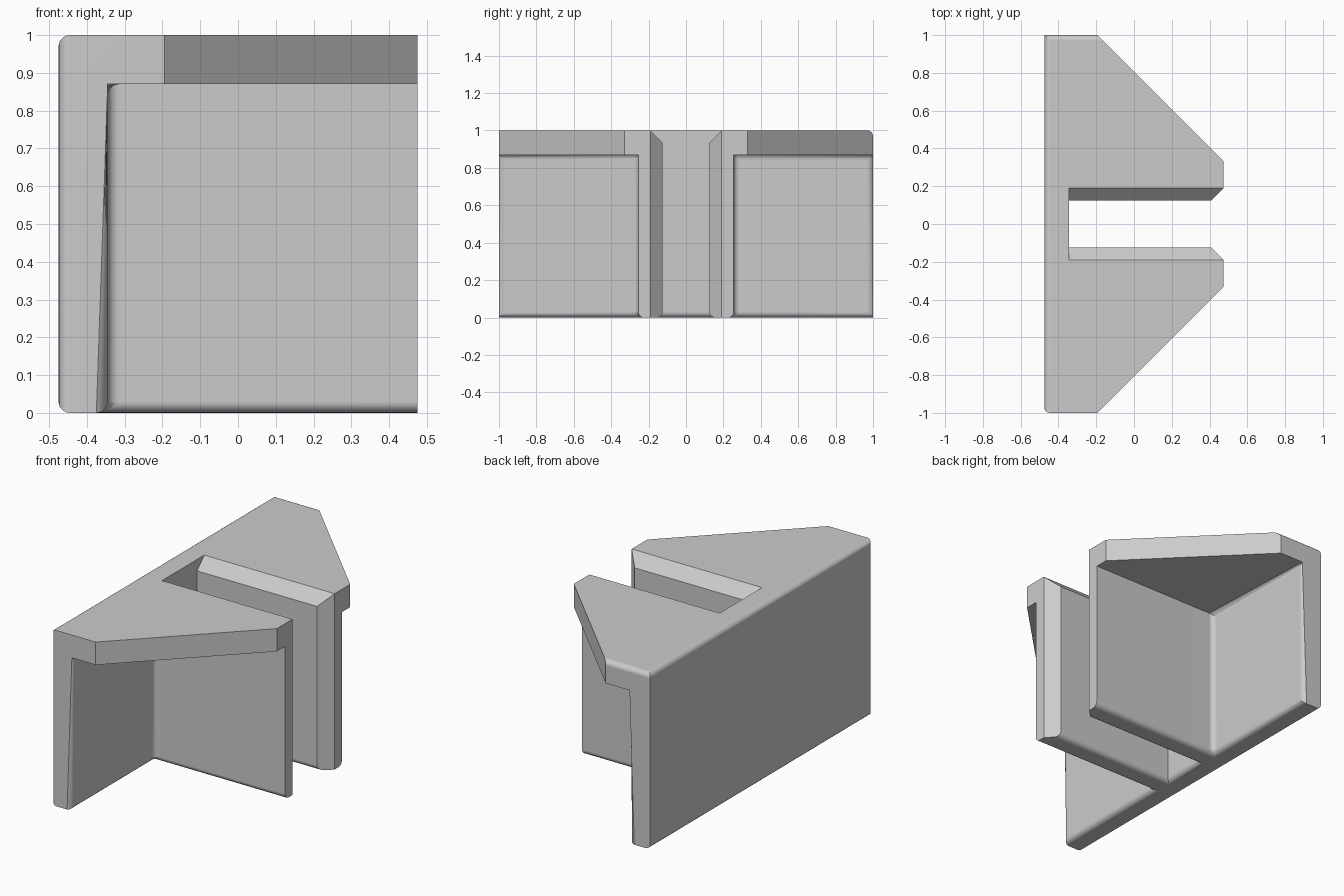
import bpy, bmesh, math
from mathutils import Vector

cube = bpy.data.objects.get("Cube")
if cube:
    bpy.data.objects.remove(cube, do_unlink=True)

BACK, INNER, TIP = -0.475, -0.345, 0.475   # x of plate back, plate inside, wall tips
SLOT, WALL = 0.125, 0.255                  # half widths inside and outside the walls
ROOF = 0.87                                # underside of the top
CHAMFER, ROUND = 0.065, 0.03


def prism(name, points, vector):
    """Extrude a closed outline along a vector."""
    bm = bmesh.new()
    face = bm.faces.new([bm.verts.new(p) for p in points])
    out = bmesh.ops.extrude_face_region(bm, geom=[face])["geom"]
    bmesh.ops.translate(bm, vec=vector,
                        verts=[v for v in out if isinstance(v, bmesh.types.BMVert)])
    bmesh.ops.recalc_face_normals(bm, faces=bm.faces)
    mesh = bpy.data.meshes.new(name)
    bm.to_mesh(mesh)
    bm.free()
    obj = bpy.data.objects.new(name, mesh)
    bpy.context.collection.objects.link(obj)
    return obj


# Full-height body: triangular wings and a chamfered entry to the slot
half = [(INNER, SLOT), (TIP - CHAMFER, SLOT), (TIP, SLOT + CHAMFER),
        (TIP, 0.33), (-0.195, 1), (BACK, 1)]
outline = half + [(x, -y) for x, y in reversed(half)]
body = prism("slotted_bracket", [(x, y, 0) for x, y in outline], Vector((0, 0, 1)))

# Pockets beneath the wings
cutters = []
for side in (-1, 1):
    rect = [(INNER, WALL), (1, WALL), (1, 2), (INNER, 2)]
    cutters.append(prism("pocket_cutter", [(x, side * y, -1) for x, y in rect],
                         Vector((0, 0, 1 + ROOF))))

# Sloped lead-in along the top of the slot
low, high = 1 - CHAMFER, 1 + CHAMFER
vee = [(-SLOT, low), (SLOT, low), (SLOT + 2 * CHAMFER, high), (-SLOT - 2 * CHAMFER, high)]
cutters.append(prism("groove_cutter", [(INNER, y, z) for y, z in vee], Vector((2, 0, 0))))

for cutter in cutters:
    cutter.hide_render = True
    mod = body.modifiers.new("cut", 'BOOLEAN')
    mod.operation = 'DIFFERENCE'
    mod.solver = 'EXACT'
    mod.object = cutter
bpy.context.view_layer.update()
graph = bpy.context.evaluated_depsgraph_get()
cut_mesh = bpy.data.meshes.new_from_object(body.evaluated_get(graph))
body.modifiers.clear()
body.data = cut_mesh
for cutter in cutters:
    bpy.data.objects.remove(cutter, do_unlink=True)


def lies(edge, x=None, y=None, z=None, side=0):
    """True if the edge lies on the given planes; y is mirrored unless a side is set."""
    for v in edge.verts:
        vy = v.co.y * side if side else abs(v.co.y)
        for want, have in ((x, v.co.x), (y, vy), (z, v.co.z)):
            if want is not None and abs(want - have) > 1e-3:
                return False
    return True


# Round the moulded edges and inside corners
rules = [dict(x=BACK, z=0), dict(x=INNER, z=0), dict(y=WALL, z=0), dict(y=SLOT, z=0),
         dict(x=INNER, y=WALL), dict(x=INNER, z=ROOF), dict(x=INNER, y=1),
         dict(x=BACK, z=1), dict(y=1, z=1, side=1), dict(x=BACK, y=1, side=-1)]
bm = bmesh.new()
bm.from_mesh(cut_mesh)
bmesh.ops.remove_doubles(bm, verts=bm.verts, dist=1e-4)
bmesh.ops.dissolve_limit(bm, angle_limit=math.radians(1), verts=bm.verts, edges=bm.edges)
edges = [e for e in bm.edges if any(lies(e, **r) for r in rules)]
bmesh.ops.bevel(bm, geom=edges, offset=ROUND, offset_type='OFFSET', segments=5,
                profile=0.5, affect='EDGES', clamp_overlap=False)
bmesh.ops.recalc_face_normals(bm, faces=bm.faces)
bm.to_mesh(cut_mesh)
bm.free()

# Grey plastic
grey = bpy.data.materials.new("light_grey")
grey.use_nodes = True
colour = (0.6, 0.6, 0.6, 1)
grey.diffuse_color = colour
grey.node_tree.nodes["Principled BSDF"].inputs["Base Color"].default_value = colour
cut_mesh.materials.clear()
cut_mesh.materials.append(grey)

# Smooth rounds with crisp corners
bpy.ops.object.select_all(action='DESELECT')
body.select_set(True)
bpy.context.view_layer.objects.active = body
bpy.ops.object.shade_smooth_by_angle(angle=math.radians(30))
normals = body.modifiers.new("flat_face_normals", 'WEIGHTED_NORMAL')
normals.keep_sharp = True
